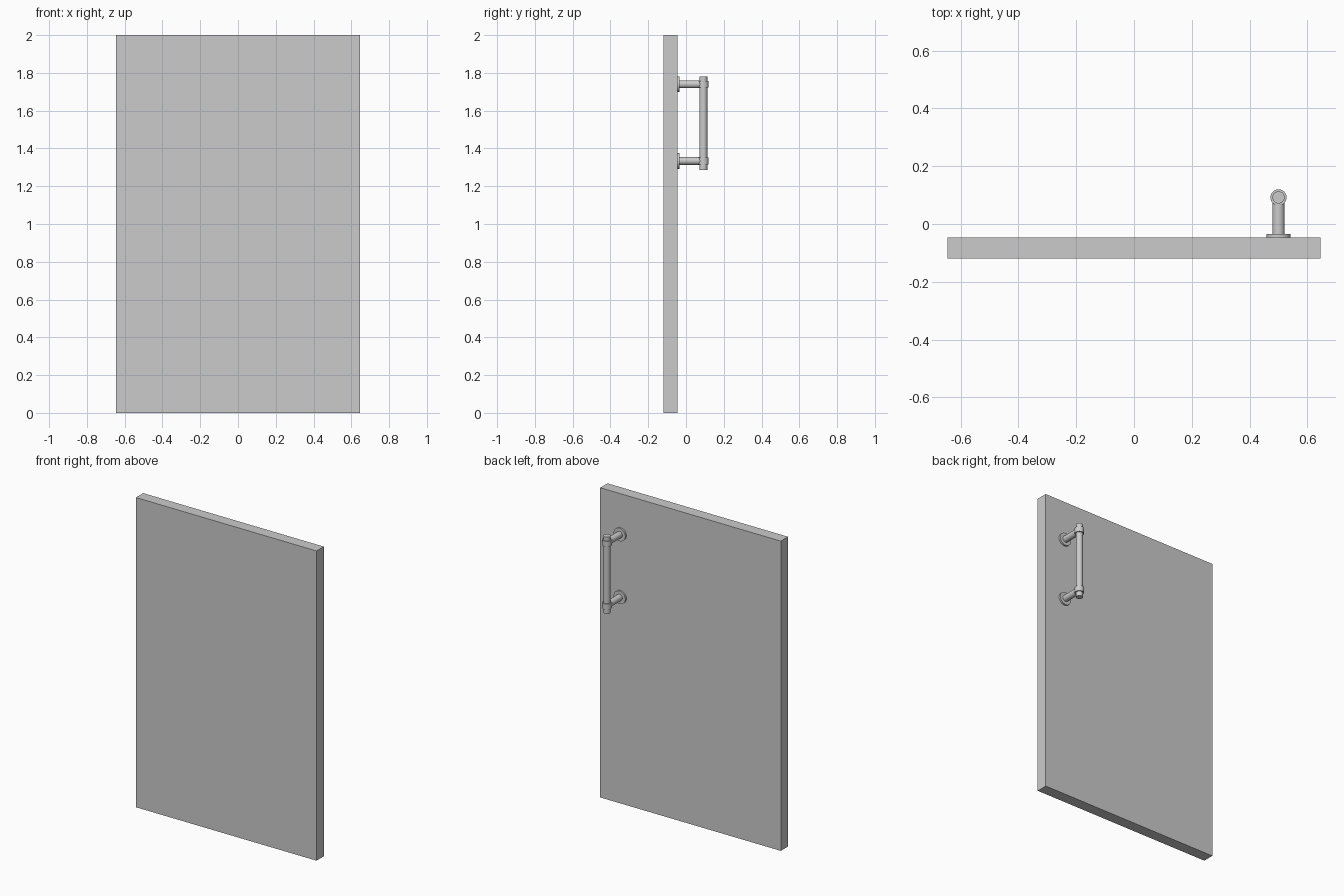
import bpy
from math import pi

cube = bpy.data.objects.get("Cube")
if cube:
    bpy.data.objects.remove(cube, do_unlink=True)


def make_material(name, color):
    mat = bpy.data.materials.new(name)
    mat.use_nodes = True
    mat.diffuse_color = color
    mat.node_tree.nodes["Principled BSDF"].inputs["Base Color"].default_value = color
    return mat


grey = make_material("plain grey", (0.6, 0.6, 0.6, 1))


def finish(name):
    obj = bpy.context.object
    obj.name = name
    obj.data.materials.append(grey)
    return obj


def cylinder(name, radius, start, end, axis, center):
    """Smooth cylinder along y or z, from start to end on that axis."""
    loc = list(center)
    loc["xyz".index(axis)] = (start + end) / 2
    turn = (pi / 2, 0, 0) if axis == "y" else (0, 0, 0)
    bpy.ops.mesh.primitive_cylinder_add(
        vertices=32, radius=radius, depth=end - start, location=loc, rotation=turn)
    bpy.ops.object.shade_smooth_by_angle(angle=0.6)
    return finish(name)


# Door panel
bpy.ops.mesh.primitive_cube_add(size=1, location=(0, -0.083, 1))
panel = finish("door_panel")
panel.scale = (1.29, 0.074, 2)

# Pull handle: vertical bar on two posts
HX, BAR_Y, BACK = 0.5, 0.092, -0.046
cylinder("handle_bar", 0.021, 1.286, 1.782, "z", (HX, BAR_Y, 0))
for label, z in (("upper", 1.74), ("lower", 1.334)):
    center = (HX, BAR_Y, z)
    cylinder(label + "_rosette", 0.042, BACK - 0.005, BACK + 0.011, "y", center)
    cylinder(label + "_post", 0.021, BACK, BAR_Y, "y", center)
    cylinder(label + "_collar", 0.028, z - 0.018, z + 0.018, "z", center)
